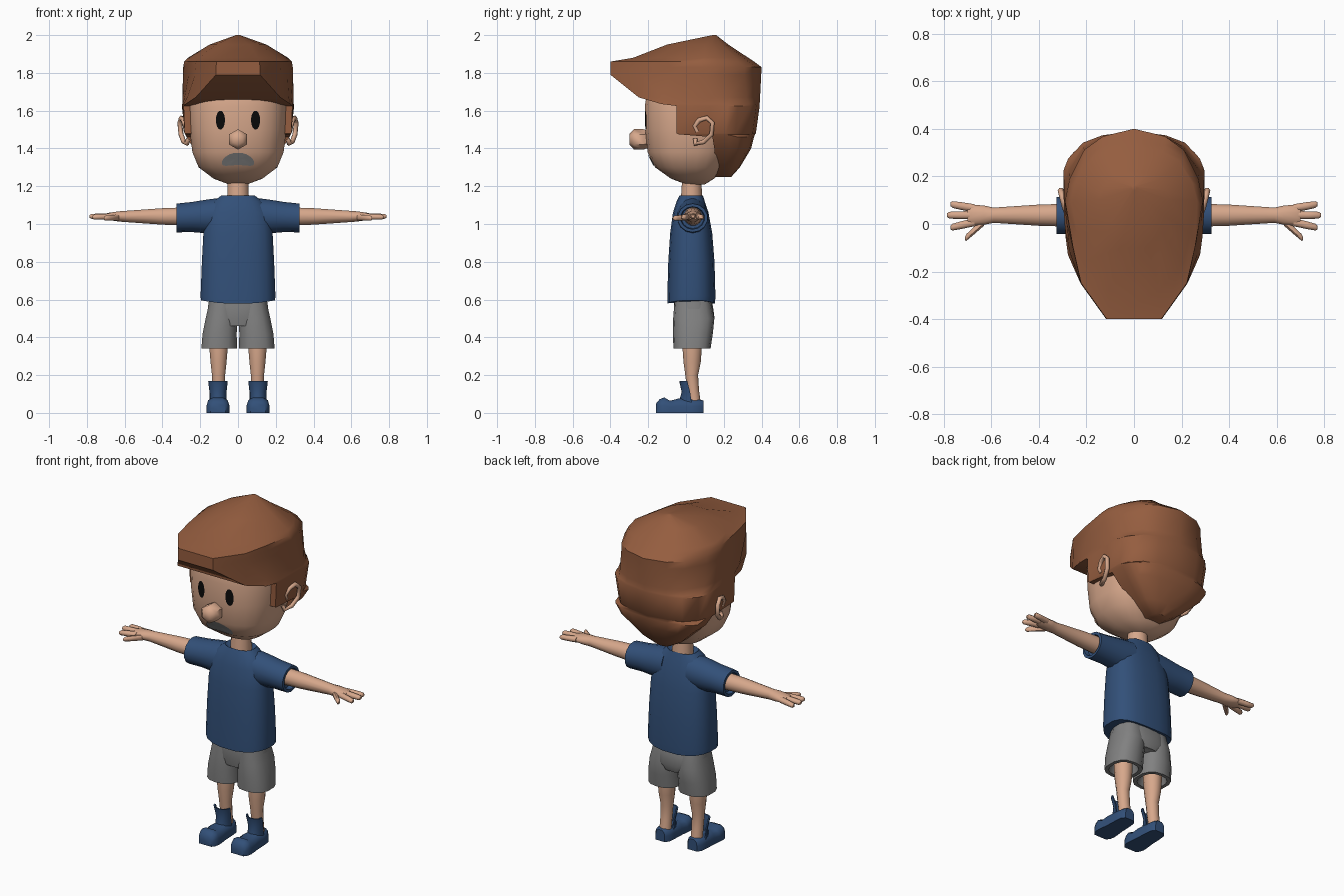
import bpy, bmesh, math
from mathutils import Vector
from mathutils.bvhtree import BVHTree

if "Cube" in bpy.data.objects:
    bpy.data.objects.remove(bpy.data.objects["Cube"])


def material(name, r, g, b):
    mat = bpy.data.materials.new(name)
    mat.use_nodes = True
    mat.diffuse_color = (r, g, b, 1)
    bsdf = mat.node_tree.nodes["Principled BSDF"]
    bsdf.inputs["Base Color"].default_value = (r, g, b, 1)
    bsdf.inputs["Roughness"].default_value = .8
    return mat


SKIN = material("skin", .68, .39, .26)
HAIR = material("brown hair", .30, .11, .05)
BLUE = material("blue cloth", .032, .08, .19)
GREY = material("grey cloth", .22, .22, .22)
BLACK = material("eye black", .003, .003, .003)


def finish(bm, name, mat, angle=50):
    bmesh.ops.recalc_face_normals(bm, faces=bm.faces)
    mesh = bpy.data.meshes.new(name)
    bm.to_mesh(mesh)
    bm.free()
    obj = bpy.data.objects.new(name, mesh)
    bpy.context.collection.objects.link(obj)
    mesh.materials.append(mat)
    bpy.ops.object.select_all(action='DESELECT')
    obj.select_set(True)
    bpy.context.view_layer.objects.active = obj
    bpy.ops.object.shade_smooth_by_angle(angle=math.radians(angle))
    return obj


def loft(name, rings, mat, angle=50):
    """Skin equal-length rings of points and cap both ends."""
    bm = bmesh.new()
    loops = [[bm.verts.new(p) for p in ring] for ring in rings]
    for a, b in zip(loops, loops[1:]):
        for i in range(len(a)):
            j = (i + 1) % len(a)
            bm.faces.new((a[i], a[j], b[j], b[i]))
    bm.faces.new(loops[0])
    bm.faces.new(loops[-1])
    return finish(bm, name, mat, angle)


def oval(axis, centre, a, b, n=14, power=2.0):
    """Superellipse ring of half sizes a, b across the given axis."""
    pts = []
    for i in range(n):
        t = math.tau * (i + .5) / n
        c, s = math.cos(t), math.sin(t)
        u = a * math.copysign(abs(c) ** (2 / power), c)
        v = b * math.copysign(abs(s) ** (2 / power), s)
        off = {'x': (0, u, v), 'y': (u, 0, v), 'z': (u, v, 0)}[axis]
        pts.append(Vector(centre) + Vector(off))
    return pts


def stack(rows, x=0, n=16, power=2.0):
    """Level rings from rows of (height, front, back, half width)."""
    return [oval('z', (x, (f + k) / 2, z), w, (k - f) / 2, n, power)
            for z, f, k, w in rows]


# Head, neck and nose
head = loft("head", stack([
    (1.21, 0, .1, .05), (1.24, -.08, .15, .13), (1.3, -.165, .2, .21),
    (1.38, -.205, .24, .243), (1.5, -.217, .28, .258), (1.62, -.22, .28, .262),
    (1.75, -.2, .28, .24), (1.9, -.05, .2, .12)], n=24, power=2.5), SKIN)
loft("neck", stack([(1.1, -.03, .09, .06), (1.26, -.02, .08, .054)]), SKIN)
nose_rows = [(-.19, .04), (-.225, .054), (-.275, .054), (-.3, .028)]
loft("nose", [oval('y', (0, y, 1.448), r, r, 6) for y, r in nose_rows], SKIN)

# Hair: (height, front, back, half width, squareness of the front)
OUTLINE = [(0, .4), (.2, .78), (.4, .9), (.62, 1), (.74, .93), (.89, .72), (.96, .45)]


def hair_ring(z, front, back, w, square):
    side = []
    for u, f in OUTLINE:
        if u < .62:
            f += (1 - f) * square
        side.append(Vector((w * f, front + u * (back - front), z)))
    left = [Vector((-p.x, p.y, p.z)) for p in reversed(side)]
    return side + [Vector((0, back, z))] + left


loft("hair", [hair_ring(*row) for row in [
    (1.25, .15, .24, .05, 1), (1.3, .15, .285, .13, 1), (1.4, .15, .345, .235, 1),
    (1.46, .14, .36, .272, 1), (1.475, -.04, .365, .28, 1), (1.48, -.05, .37, .282, 1),
    (1.625, -.05, .39, .297, .95), (1.635, -.13, .39, .295, .9),
    (1.67, -.25, .392, .295, .6), (1.79, -.4, .398, .291, 0),
    (1.83, -.4, .4, .29, 0), (1.86, -.4, .36, .285, 0), (1.88, -.28, .33, .265, 0),
    (1.95, -.1, .224, .15, 0), (2, .14, .16, .01, 0)]], HAIR, 45)

# Painted face details, wrapped onto the head
tree = BVHTree.FromObject(head, bpy.context.evaluated_depsgraph_get())


def face_plate(name, x, z, rx, rz, bend, mat, power=2.0):
    bm = bmesh.new()

    def wrapped(k, i):
        p = oval('y', (0, 0, 0), rx * k, rz * k, 20, power)[i]
        px, pz = x + p.x, z + p.z - bend * p.x ** 2
        hit = tree.ray_cast(Vector((px, -1, pz)), Vector((0, 1, 0)))[0]
        return bm.verts.new((px, hit.y - .005, pz))

    rings = [[wrapped(k, i) for i in range(20)] for k in (.3, .65, 1)]
    bm.faces.new(rings[0])
    for a, b in zip(rings, rings[1:]):
        for i in range(20):
            j = (i + 1) % 20
            bm.faces.new((a[i], a[j], b[j], b[i]))
    finish(bm, name, mat)


face_plate("mouth", 0, 1.345, .086, .033, 3, GREY, 2.4)

# Shirt body with a hem that lifts towards the sides
shirt = stack([
    (.577, -.1, .155, .198), (.62, -.1, .157, .2), (.8, -.095, .152, .193),
    (.95, -.085, .14, .185), (1.06, -.07, .12, .17), (1.12, -.05, .1, .13),
    (1.152, -.035, .09, .088), (1.13, -.025, .08, .06)], n=20, power=2.6)
for p in shirt[0]:
    p.z += .5 * p.x ** 2
loft("shirt_body", shirt, BLUE)

# Shorts seat
loft("shorts_seat", stack([
    (.46, -.06, .14, .1), (.5, -.065, .153, .165), (.56, -.066, .145, .162),
    (.63, -.06, .13, .15)], power=2.5), GREY)

for s, side in ((1, "left"), (-1, "right")):
    face_plate(side + "_eye", s * .093, 1.55, .024, .05, 0, BLACK)

    # Ear rim: a bent tube
    curve = bpy.data.curves.new(side + "_ear", 'CURVE')
    curve.dimensions = '3D'
    curve.bevel_depth = .013
    curve.bevel_resolution = 1
    curve.use_fill_caps = True
    path = [(.275, .06, 1.49), (.28, .045, 1.52), (.29, .07, 1.55), (.3, .11, 1.562),
            (.308, .14, 1.535), (.302, .135, 1.475), (.287, .095, 1.435),
            (.272, .05, 1.425), (.262, .05, 1.45)]
    line = curve.splines.new('POLY')
    line.points.add(len(path) - 1)
    for point, (x, y, z) in zip(line.points, path):
        point.co = (s * x, y, z, 1)
    ear = bpy.data.objects.new(side + "_ear", curve)
    bpy.context.collection.objects.link(ear)
    curve.materials.append(SKIN)

    # Sleeve with a hollow cuff
    loft(side + "_sleeve", [oval('x', (s * x, .035, z), a, b) for x, z, a, b in [
        (.08, 1.045, .085, .095), (.16, 1.04, .083, .09), (.24, 1.037, .079, .08),
        (.325, 1.032, .08, .076), (.325, 1.032, .064, .06), (.3, 1.032, .06, .056)]], BLUE)

    # Arm, palm, fingers and thumb
    loft(side + "_arm", [oval('x', (s * x, .037, z), a, b, 12) for x, z, a, b in [
        (.27, 1.04, .05, .05), (.4, 1.04, .046, .045), (.59, 1.04, .033, .031),
        (.63, 1.04, .042, .028), (.685, 1.04, .046, .02), (.7, 1.04, .04, .014)]], SKIN)
    for digit, base, tip in [
            ("index_finger", (.67, .008, 1.04), (.77, -.015, 1.036)),
            ("middle_finger", (.67, .037, 1.042), (.785, .037, 1.04)),
            ("little_finger", (.67, .066, 1.04), (.77, .083, 1.036)),
            ("thumb", (.63, .01, 1.035), (.71, -.062, 1.03))]:
        a, b = Vector(base), Vector(tip)
        rings = []
        for k, r in ((0, .017), (.55, .016), (.92, .014), (1, .008)):
            p = a.lerp(b, k)
            rings.append(oval('x', (s * p.x, p.y, p.z), r * 1.1, r, 8))
        loft(side + "_" + digit, rings, SKIN)

    # Shorts leg with a hollow cuff
    rows = [(.4, -.03, .1, .06, .1), (.34, -.045, .11, .075, .1), (.34, -.066, .13, .096, .1),
            (.42, -.07, .142, .092, .097), (.5, -.068, .15, .085, .088),
            (.6, -.06, .13, .07, .08)]
    loft(side + "_shorts_leg", [oval('z', (s * x, (f + k) / 2, z), w, (k - f) / 2, 14, 2.5)
                                for z, f, k, w, x in rows], GREY)

    # Lower leg
    loft(side + "_leg", stack([
        (.05, .015, .08, .034), (.12, .005, .07, .034), (.2, -.005, .065, .036),
        (.27, -.015, .08, .044), (.34, -.02, .085, .05), (.42, -.02, .085, .05)],
        x=s * .103, n=12), SKIN)

    # Shoe: (depth position, half width, height)
    rings = []
    for y, w, h in [(-.158, .04, .05), (-.14, .054, .072), (-.115, .06, .082),
                    (-.085, .058, .064), (-.04, .053, .076), (.03, .05, .072),
                    (.07, .046, .07), (.092, .03, .066)]:
        outline = [(-1, 0), (1, 0), (1, .5), (.86, .82), (.45, 1), (-.45, 1), (-.86, .82), (-1, .5)]
        rings.append([Vector((s * .106 + w * u, y, h * v)) for u, v in outline])
    loft(side + "_shoe", rings, BLUE)

    # Shoe tongue: a thin shell curved round the front of the ankle
    rings = []
    for z, y, w, d in ((.05, .03, .045, .07), (.11, .022, .045, .045), (.17, .006, .052, .042)):
        arc = [math.pi * (1 + i / 8) for i in range(9)]
        outer = [Vector((s * .106 + w * math.cos(t), y + d * math.sin(t), z)) for t in arc]
        inner = [Vector((s * .106 + (w - .008) * math.cos(t), y + (d - .008) * math.sin(t), z))
                 for t in reversed(arc)]
        rings.append(outer + inner)
    loft(side + "_shoe_tongue", rings, BLUE)
